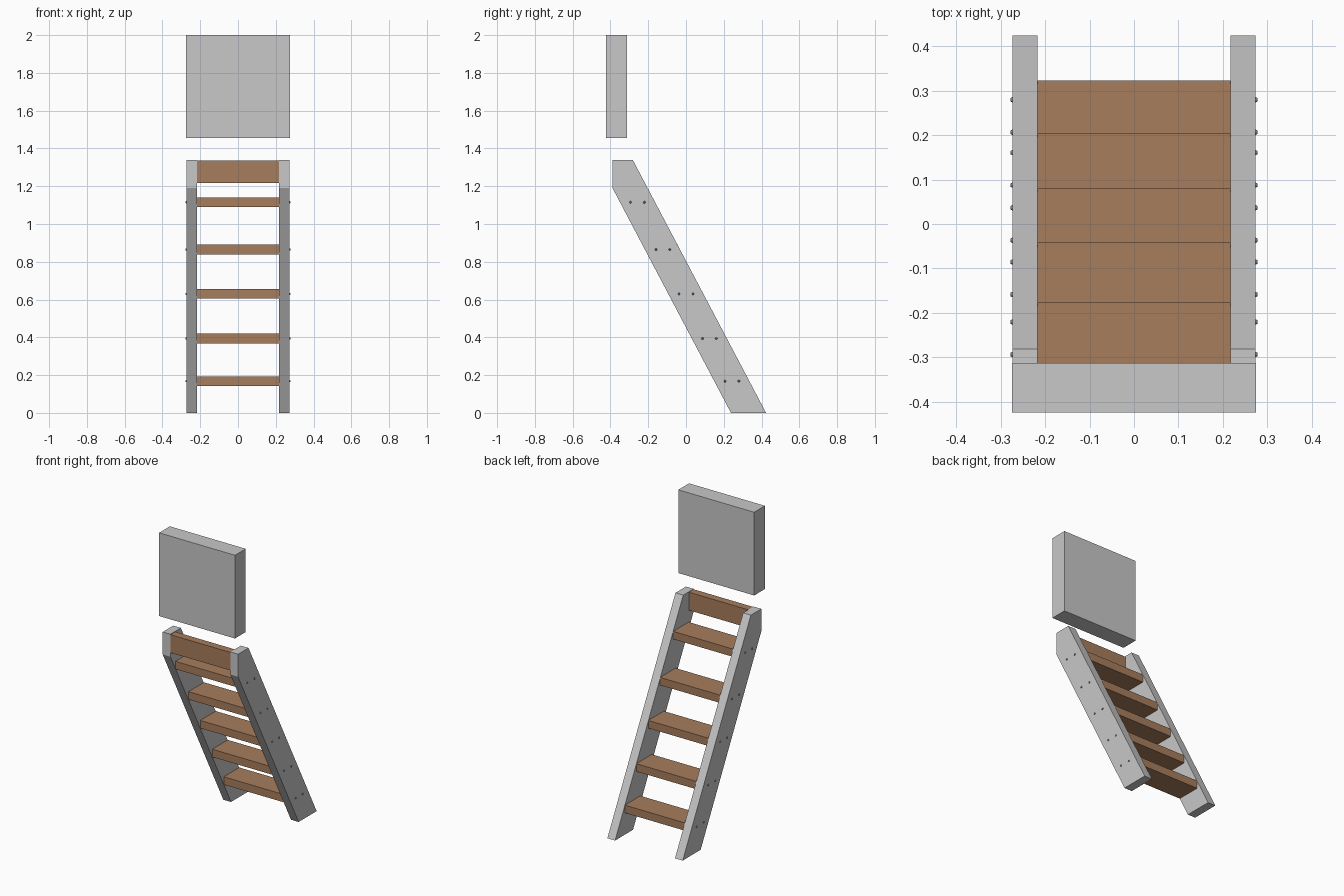
import bpy, bmesh, math
from mathutils import Matrix

if "Cube" in bpy.data.objects:
    bpy.data.objects.remove(bpy.data.objects["Cube"])


def material(name, rgb):
    m = bpy.data.materials.new(name)
    m.diffuse_color = (*rgb, 1)
    m.use_nodes = True
    m.node_tree.nodes["Principled BSDF"].inputs["Base Color"].default_value = m.diffuse_color
    return m


GREY = material("light grey", (0.58, 0.58, 0.58))
WOOD = material("brown wood", (0.39, 0.205, 0.11))
STEEL = material("screw grey", (0.25, 0.25, 0.25))


def finish(name, bm, mat):
    bmesh.ops.recalc_face_normals(bm, faces=bm.faces)
    me = bpy.data.meshes.new(name)
    bm.to_mesh(me)
    bm.free()
    me.materials.append(mat)
    ob = bpy.data.objects.new(name, me)
    bpy.context.collection.objects.link(ob)
    return ob


def prism(name, profile, x0, x1, mat):
    """Extrude a (y, z) profile along x."""
    bm = bmesh.new()
    face = bm.faces.new([bm.verts.new((x0, y, z)) for y, z in profile])
    out = bmesh.ops.extrude_face_region(bm, geom=[face])
    verts = [v for v in out["geom"] if isinstance(v, bmesh.types.BMVert)]
    bmesh.ops.translate(bm, verts=verts, vec=(x1 - x0, 0, 0))
    return finish(name, bm, mat)


def box(name, half_x, y0, y1, z0, z1, mat):
    return prism(name, [(y0, z0), (y1, z0), (y1, z1), (y0, z1)], -half_x, half_x, mat)


INNER, OUTER = 0.217, 0.273

# Slanted side rails
rail = [(0.238, 0), (0.424, 0), (-0.281, 1.338), (-0.389, 1.338), (-0.389, 1.19)]
for side, label in ((-1, "left"), (1, "right")):
    prism(label + "_side_rail", rail, side * INNER, side * OUTER, GREY)

# Treads, with two screw heads per end
treads = [(0.243, 0.168), (0.124, 0.394), (0.000, 0.630), (-0.122, 0.865), (-0.257, 1.115)]
for i, (y, z) in enumerate(treads, 1):
    box(f"tread_{i}", INNER, y - 0.08, y + 0.08, z - 0.0255, z + 0.0255, WOOD)
    bm = bmesh.new()
    for side in (-1, 1):
        for dy in (-0.0365, 0.0365):
            mat = (Matrix.Translation((side * 0.2745, y + dy, z))
                   @ Matrix.Rotation(side * math.pi / 2, 4, 'Y'))
            bmesh.ops.create_cone(bm, cap_ends=True, segments=12, radius1=0.007,
                                  radius2=0.004, depth=0.006, matrix=mat)
    finish(f"tread_{i}_screws", bm, STEEL)

# Upright board at the head of the ladder
box("top_board", INNER, -0.389, -0.339, 1.217, 1.335, WOOD)

# Separate block floating above
box("upper_block", 0.275, -0.424, -0.313, 1.455, 2.0, GREY)
